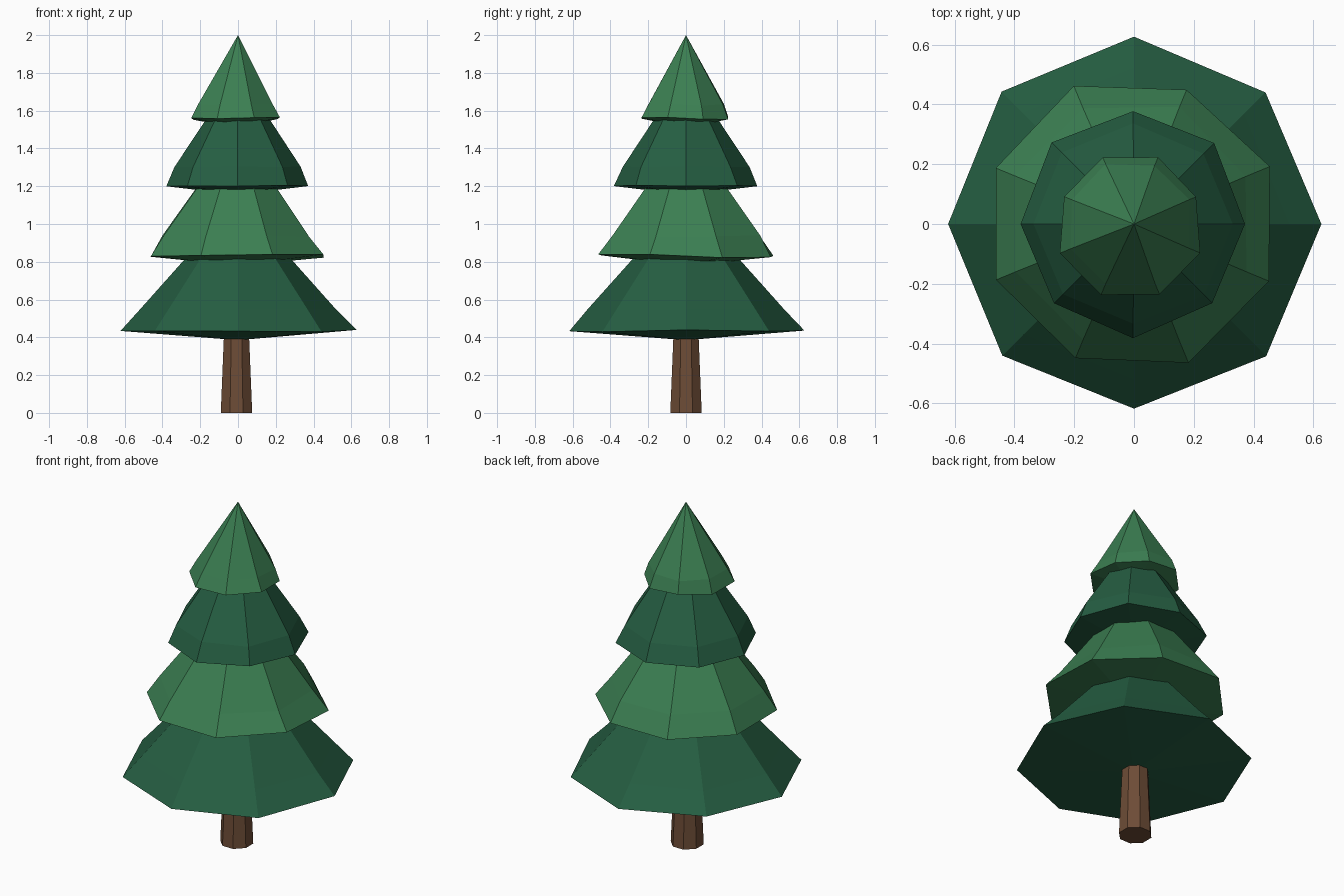
import bpy, bmesh, math, random

random.seed(4)
SIDES = 8

default = bpy.data.objects.get("Cube")
if default:
    bpy.data.objects.remove(default, do_unlink=True)


def srgb(hex_code):
    """Hex colour to linear RGBA."""
    parts = [int(hex_code[i:i + 2], 16) / 255 for i in (0, 2, 4)]
    return [c / 12.92 if c <= 0.04045 else ((c + 0.055) / 1.055) ** 2.4 for c in parts] + [1]


def make_material(name, hex_code):
    mat = bpy.data.materials.new(name)
    mat.use_nodes = True
    mat.diffuse_color = srgb(hex_code)
    mat.node_tree.nodes["Principled BSDF"].inputs["Base Color"].default_value = srgb(hex_code)
    return mat


dark_green = make_material("dark green", "255E42")
light_green = make_material("light green", "3B7F52")
bark_brown = make_material("bark brown", "6D4C36")


def ring(bm, radius, z, turn, centre=0.0, wobble=0.0):
    """One loop of vertices, slightly uneven for a hand-cut look."""
    verts = []
    for i in range(SIDES):
        a = math.tau * (i + turn) / SIDES
        r = radius + random.uniform(-wobble, wobble)
        dz = random.uniform(-wobble, wobble)
        verts.append(bm.verts.new((centre + r * math.cos(a), r * math.sin(a), z + dz)))
    return verts


def bridge(bm, lower, upper):
    for i in range(SIDES):
        j = (i + 1) % SIDES
        bm.faces.new((lower[i], lower[j], upper[j], upper[i]))


def fan(bm, loop, tip):
    point = bm.verts.new(tip)
    for i in range(SIDES):
        bm.faces.new((loop[i], loop[(i + 1) % SIDES], point))


def finish(bm, name, mat):
    bmesh.ops.recalc_face_normals(bm, faces=bm.faces)
    mesh = bpy.data.meshes.new(name)
    bm.to_mesh(mesh)
    bm.free()
    mesh.materials.append(mat)
    obj = bpy.data.objects.new(name, mesh)
    bpy.context.collection.objects.link(obj)


def make_tier(name, mat, radius, rim_z, tip_z, turn, bulge, centre, wobble):
    """Faceted cone with a softened skirt and a shallow pointed underside."""
    bm = bmesh.new()
    rim = ring(bm, radius, rim_z, turn, centre, wobble)
    skirt_t = 0.16
    skirt = ring(bm, radius * (1 - skirt_t) * bulge, rim_z + (tip_z - rim_z) * skirt_t,
                 turn, centre, wobble / 2)
    bridge(bm, rim, skirt)
    fan(bm, skirt, (0, 0, tip_z))
    fan(bm, rim, (0, 0, rim_z - 0.05))
    finish(bm, name, mat)


# Trunk: tapered post running up into the lowest tier
bm = bmesh.new()
foot = ring(bm, 0.09, 0, 0.5, -0.008)
top = ring(bm, 0.068, 0.5, 0.5, -0.008)
bridge(bm, foot, top)
bm.faces.new(foot)
bm.faces.new(top)
finish(bm, "trunk", bark_brown)

# Foliage tiers from the ground up
make_tier("bottom_tier", dark_green, 0.622, 0.435, 1.13, 0, 1.0, 0, 0.006)
make_tier("lower_middle_tier", light_green, 0.495, 0.83, 1.50, 0.5, 1.01, -0.01, 0.01)
make_tier("upper_middle_tier", dark_green, 0.38, 1.205, 1.81, 0, 1.05, -0.003, 0.006)
make_tier("top_tier", light_green, 0.247, 1.56, 2.0, 0.5, 1.03, -0.012, 0.01)
